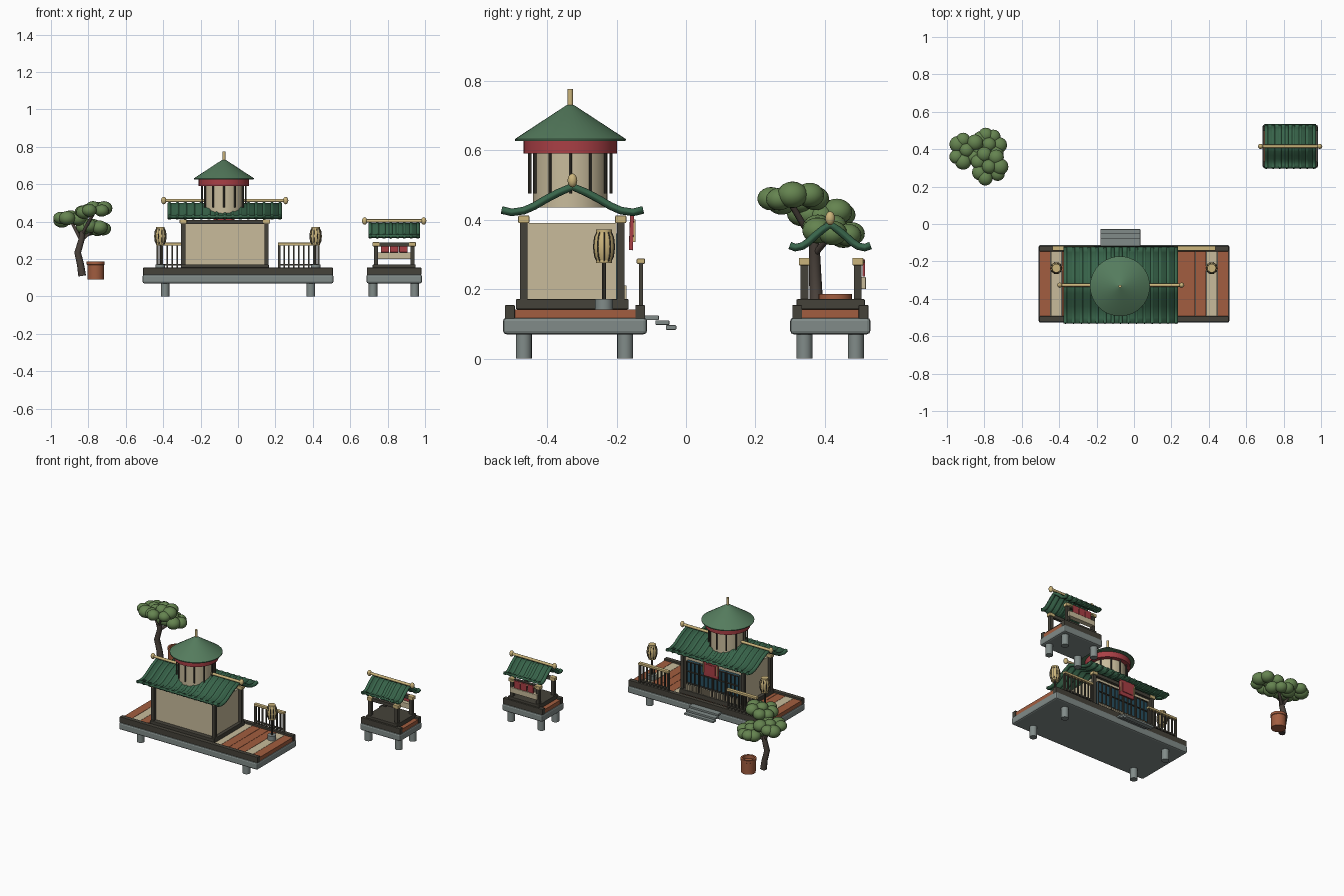
import bpy, bmesh, random
from math import pi, sin, cos, radians
from mathutils import Matrix, Vector

if "Cube" in bpy.data.objects:
    bpy.data.objects.remove(bpy.data.objects["Cube"])

random.seed(4)
COL = dict(tile=(.04, .13, .07), cone=(.09, .2, .11), cream=(.58, .5, .33), gold=(.6, .46, .2),
           wood=(.06, .055, .042), plank=(.36, .11, .05), stone=(.22, .26, .25),
           red=(.4, .05, .06), teal=(.02, .08, .12), leaf=(.13, .23, .08), bark=(.07, .055, .045))
MAT = {}
for k, c in COL.items():
    MAT[k] = bpy.data.materials.new(k)
    MAT[k].diffuse_color = (*c, 1)


def link(name, data, mat):
    ob = bpy.data.objects.new(name, data)
    data.materials.append(MAT[mat])
    bpy.context.collection.objects.link(ob)
    return ob


def finish(name, bm, mat, smooth=False):
    bmesh.ops.recalc_face_normals(bm, faces=bm.faces)
    me = bpy.data.meshes.new(name)
    bm.to_mesh(me)
    bm.free()
    ob = link(name, me, mat)
    if smooth:
        for o in bpy.context.selected_objects:
            o.select_set(False)
        ob.select_set(True)
        bpy.context.view_layer.objects.active = ob
        bpy.ops.object.shade_smooth_by_angle(angle=radians(35))
    return ob


def box(name, x, y, z, mat, bevel=0.0, tilt=0.0):
    """Box from (min, max) ranges on each axis."""
    bm = bmesh.new()
    c = Vector([(a[0] + a[1]) / 2 for a in (x, y, z)])
    s = [a[1] - a[0] for a in (x, y, z)]
    bmesh.ops.create_cube(bm, size=1, matrix=Matrix.Translation(c) @ Matrix.Rotation(tilt, 4, 'X') @ Matrix.Diagonal((*s, 1)))
    if bevel:
        bmesh.ops.bevel(bm, geom=bm.edges[:], offset=bevel, segments=2, profile=.5, affect='EDGES')
    return finish(name, bm, mat)


def lathe(name, prof, loc, mat, n=24):
    """Spin an (r, z) profile about the vertical axis."""
    bm = bmesh.new()
    vs = [bm.verts.new((r, 0, z)) for r, z in prof]
    es = [bm.edges.new(p) for p in zip(vs, vs[1:])]
    bmesh.ops.spin(bm, geom=vs + es, axis=(0, 0, 1), cent=(0, 0, 0), angle=2 * pi, steps=n)
    bmesh.ops.remove_doubles(bm, verts=bm.verts, dist=1e-5)
    bmesh.ops.translate(bm, verts=bm.verts, vec=loc)
    return finish(name, bm, mat, True)


def cyl(name, x, y, z0, z1, r, mat, n=20):
    return lathe(name, [(0, z0), (r, z0), (r, z1), (0, z1)], (x, y, 0), mat, n)


def tubes(name, paths, r, mat, radii=None):
    cu = bpy.data.curves.new(name, 'CURVE')
    cu.dimensions = '3D'
    cu.bevel_depth, cu.bevel_resolution, cu.use_fill_caps = r, 2, True
    for p in paths:
        sp = cu.splines.new('POLY')
        sp.points.add(len(p) - 1)
        for i, q in enumerate(p):
            sp.points[i].co = (*q, 1)
            sp.points[i].radius = radii[i] if radii else 1
    return link(name, cu, mat)


def tiled_roof(name, x0, x1, cy, zr, sy, sz, n):
    """Curved gable roof: sheet, tile ribs, ridge pole with end knobs."""
    half = [(0, 0), (.04, -.017), (.078, -.037), (.11, -.056), (.14, -.069), (.175, -.074), (.204, -.067)]
    prof = [(-y, z) for y, z in half[:0:-1]] + half
    pts = [(cy + y * sy, zr + z * sz) for y, z in prof]
    bm = bmesh.new()
    rows = [[bm.verts.new((x, y, z)) for y, z in pts] for x in (x0, x1)]
    for i in range(len(pts) - 1):
        bm.faces.new((rows[0][i], rows[1][i], rows[1][i + 1], rows[0][i + 1]))
    sheet = finish(name + "_sheet", bm, 'tile', True)
    m = sheet.modifiers.new("thick", 'SOLIDIFY')
    m.thickness, m.offset = .012, 0
    r = .011
    xs = [x0 + r + (x1 - x0 - 2 * r) * i / (n - 1) for i in range(n)]
    tubes(name + "_tile_ribs", [[(x, y, z) for y, z in pts] for x in xs], r, 'tile')
    zp = zr + .018
    tubes(name + "_ridge_pole", [[(x0 - .02, cy, zp), (x1 + .02, cy, zp)]], .009, 'gold')
    for x in (x0 - .02, x1 + .02):
        lathe(name + "_ridge_knob", [(.014 * sin(a * pi / 8), -.02 * cos(a * pi / 8)) for a in range(9)], (x, cy, zp), 'gold', 12)


def platform(name, x0, x1, y0, y1, n, lx, ly, pale):
    """Stone slab on round legs, plank deck and edge beams."""
    box(name + "_slab", (x0, x1), (y0, y1), (.07, .118), 'stone', .01)
    for x in lx:
        for y in ly:
            cyl(name + "_leg", x, y, 0, .075, .023, 'stone')
    w = (x1 - x0 - .01) / n
    for i in range(n):
        a = x0 + .005 + i * w
        box(name + "_plank", (a + .001, a + w - .001), (y0 + .01, y1 - .01), (.116, .142), 'cream' if i in pale else 'plank')
    for a in (y0 + .006, y1 - .034):
        box(name + "_edge_beam", (x0 + .003, x1 - .003), (a, a + .028), (.115, .154), 'wood', .002)


def frame(name, xs, ys, z0, z1):
    """Corner posts, beams and cream bracket blocks."""
    for y in ys:
        for x in xs:
            box(name + "_post", (x - .011, x + .011), (y - .011, y + .011), (z0, z1), 'wood')
            box(name + "_bracket", (x - .019, x + .019), (y - .016, y + .016), (z1 - .02, z1 + .002), 'gold', .003)
        box(name + "_beam", xs, (y - .009, y + .009), (z1 - .022, z1), 'wood')


# main hall
platform("hall", -.51, .51, -.527, -.112, 17, (-.39, .39), (-.467, -.175), (1, 6, 11, 15))
box("hall_sill", (-.305, .165), (-.49, -.165), (.142, .171), 'wood', .003)
box("hall_walls", (-.283, .143), (-.46, -.2), (.165, .39), 'cream')
frame("hall", (-.293, .153), (-.467, -.188), .17, .41)
tiled_roof("hall_roof", -.377, .235, -.327, .495, 1, 1, 15)

# sliding doors facing +y
for i in range(4):
    a = -.262 + i * .098
    box("door_panel", (a, a + .092), (-.202, -.186), (.172, .36), 'teal')
    for k in range(4):
        x = a + k * .0295
        box("door_slat", (x, x + .004), (-.19, -.178), (.172, .36), 'wood')
    for z in (.213, .29, .355):
        box("door_rail", (a, a + .092), (-.19, -.178), (z, z + .005), 'wood')
    for k in range(6):
        x = a + .004 + k * .015
        box("door_foot_slat", (x, x + .008), (-.182, -.172), (.172, .21), 'cream')
box("hanging_sign", (-.13, -.02), (-.163, -.151), (.312, .415), 'red', .002, radians(-2))
box("sign_plaque", (-.112, -.038), (-.152, -.147), (.335, .395), 'red')
for x in (-.129, -.026):
    box("sign_trim", (x, x + .005), (-.153, -.146), (.335, .4), 'gold')

# entrance steps
for i in range(3):
    y, z = -.118 + i * .03, .124 - i * .014
    box("step", (-.18, .034), (y, y + .028 + (.002 if i == 2 else .012)), (z - .013, z), 'stone', .002)

# round tower
tx, ty = -.075, -.333
cyl("tower_wall", tx, ty, .435, .595, .107, 'cream', 32)
for i in range(12):
    a = i * pi / 6
    cyl("tower_pillar", tx + .117 * cos(a), ty + .117 * sin(a), .475, .595, .0045, 'wood', 8)
cyl("tower_band", tx, ty, .59, .632, .135, 'red', 40)
lathe("tower_cone_roof", [(0, .626), (.159, .626), (.16, .632), (.012, .729), (0, .732)], (tx, ty, 0), 'cone', 40)
cyl("tower_finial", tx, ty, .72, .776, .008, 'gold', 12)

for s in (-1, 1):
    # balcony railing
    a, b = sorted((s * .22, s * .43))
    box("rail_top", (a - .006, b + .006), (-.142, -.118), (.273, .288), 'gold', .003)
    box("rail_bottom", (a, b), (-.135, -.125), (.165, .174), 'wood')
    for i in range(9):
        x, w = a + (b - a) * i / 8, .006 if i in (0, 8) else .004
        box("baluster", (x - w, x + w), (-.13 - w, -.13 + w), (.15, .275), 'wood')
    # standing lantern
    L = (s * .415, -.236, 0)
    cyl("lantern_base", L[0], L[1], .14, .172, .026, 'stone')
    cyl("lantern_pole", L[0], L[1], .165, .28, .006, 'wood', 10)
    body = [(.02, .278), (.028, .295), (.0315, .322), (.028, .35), (.02, .366)]
    lathe("lantern_body", [(0, .278)] + body + [(0, .366)], L, 'gold')
    for z in (.275, .363):
        cyl("lantern_cap", L[0], L[1], z, z + .009, .023, 'gold')
    tubes("lantern_ribs", [[(L[0] + r * cos(k * pi / 5), L[1] + r * sin(k * pi / 5), z) for r, z in body]
                           for k in range(10)], .0022, 'wood')

# small stall
platform("stall", .687, .983, .3, .531, 5, (.722, .945), (.341, .489), (1,))
box("stall_sill", (.72, .95), (.318, .515), (.142, .171), 'wood', .003)
frame("stall", (.738, .932), (.341, .495), .168, .288)
tiled_roof("stall_roof", .697, .973, .415, .386, .57, .9, 8)
box("stall_counter", (.735, .935), (.485, .518), (.2, .235), 'cream', .002)
for i in range(3):
    x = .764 + i * .049
    box("stall_curtain", (x, x + .044), (.508, .516), (.236, .286), 'red', .002)
box("stall_curtain_rod", (.735, .935), (.504, .514), (.275, .283), 'gold')

# tree and pot
tubes("tree_trunk", [[(-.833, .375, .11), (-.842, .375, .17), (-.857, .372, .235), (-.838, .37, .3), (-.825, .37, .39)]],
      .018, 'bark', [1.15, 1.05, 1, .9, .7])
tubes("tree_branches", [[(-.84, .37, .3), (-.89, .39, .4)], [(-.835, .37, .33), (-.77, .3, .45)],
                        [(-.838, .37, .3), (-.77, .42, .36)]], .009, 'bark')
for c, R in (((-.895, .395, .415), .068), ((-.775, .307, .463), .072), ((-.775, .425, .368), .058)):
    for i in range(8):
        a = i * 2 * pi / 7 + random.uniform(-.2, .2)
        r = R * random.uniform(.8, 1) if i < 7 else 0
        p = Vector(c) + Vector((r * cos(a), r * sin(a), random.uniform(-.014, .01) if i < 7 else .014))
        s = random.uniform(.036, .046)
        bm = bmesh.new()
        bmesh.ops.create_uvsphere(bm, u_segments=16, v_segments=10, radius=1,
                                  matrix=Matrix.Translation(p) @ Matrix.Diagonal((s, s, s * .85, 1)))
        finish("leaf_clump", bm, 'leaf', True)
lathe("flower_pot", [(0, .092), (.044, .092), (.045, .168), (.048, .17), (.048, .186), (.036, .186), (.035, .165), (0, .165)],
      (-.761, .43, 0), 'plank')

for m in bpy.data.materials:
    if m.users and not m.is_grease_pencil:
        m.use_nodes = True
        m.node_tree.nodes["Principled BSDF"].inputs["Base Color"].default_value = m.diffuse_color
